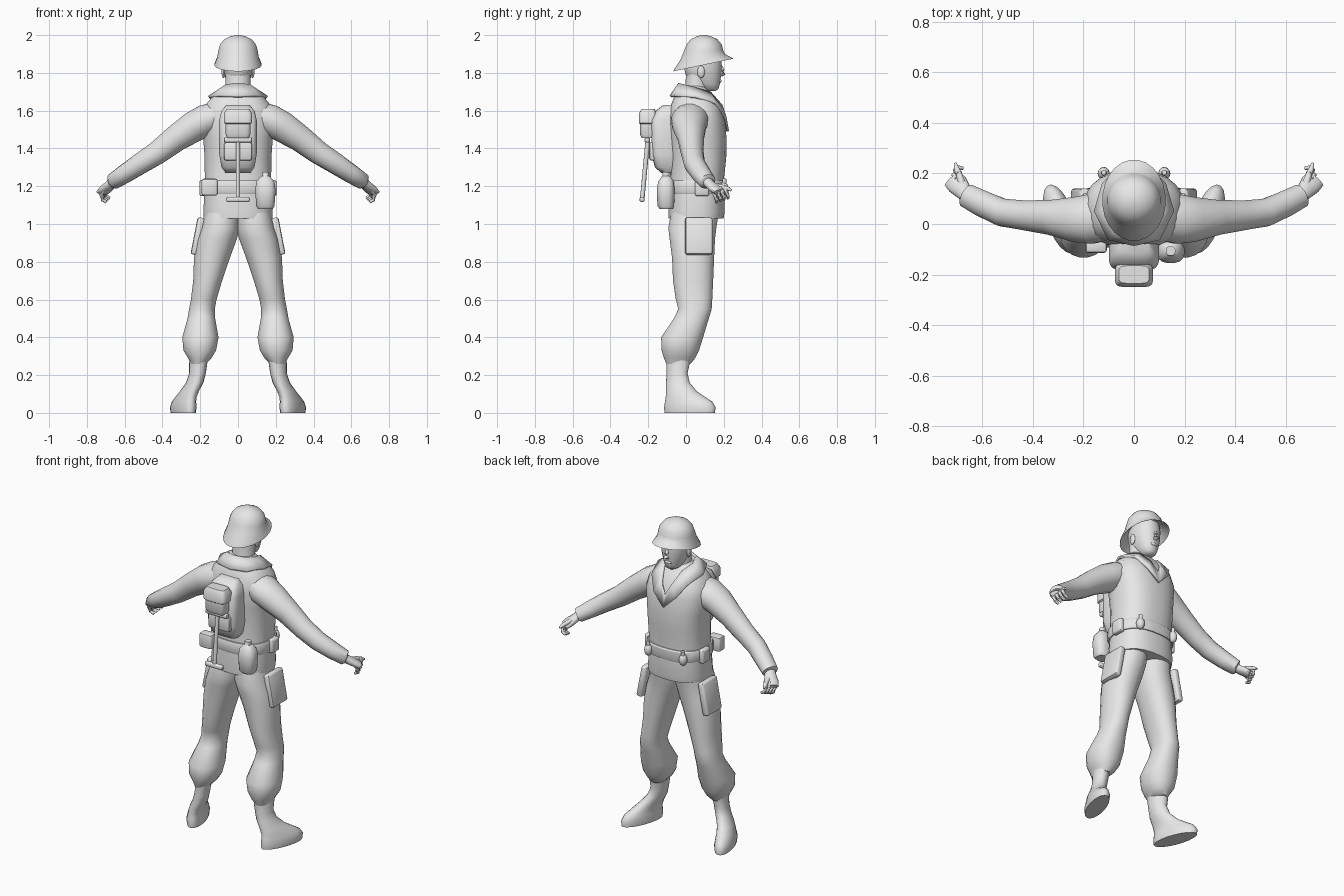
import bpy, bmesh, math
from mathutils import Vector, Matrix

grey = bpy.data.materials.new("plain_grey")
grey.diffuse_color = (0.8, 0.8, 0.8, 1)


def finish(name, bm, mirror=False, angle=45):
    bmesh.ops.recalc_face_normals(bm, faces=bm.faces)
    mesh = bpy.data.meshes.new(name)
    bm.to_mesh(mesh)
    bm.free()
    mesh.materials.append(grey)
    mesh.shade_smooth()
    mesh.set_sharp_from_angle(angle=math.radians(angle))
    ob = bpy.data.objects.new(name, mesh)
    bpy.context.collection.objects.link(ob)
    if mirror:
        ob.modifiers.new("Mirror", 'MIRROR').use_mirror_merge = False
    return ob


def skin(name, loops, mirror=False, angle=45):
    """Bridge a list of equal point loops and cap both ends."""
    bm = bmesh.new()
    rows = [[bm.verts.new(p) for p in loop] for loop in loops]
    n = len(rows[0])
    for a, b in zip(rows, rows[1:]):
        for i in range(n):
            j = (i + 1) % n
            bm.faces.new((a[i], a[j], b[j], b[i]))
    bm.faces.new(rows[0])
    bm.faces.new(rows[-1])
    return finish(name, bm, mirror, angle)


def oval(n, power):
    pts = []
    for i in range(n):
        t = 2 * math.pi * (i + 0.5) / n
        c, s = math.cos(t), math.sin(t)
        pts.append((math.copysign(abs(c) ** (2 / power), c),
                    math.copysign(abs(s) ** (2 / power), s)))
    return pts


def stack(name, rings, power=2, n=20, mirror=False, yaw=0, angle=45):
    """Horizontal rings: z, x min, x max, y back, y front, optional tilt."""
    loops = []
    for z, x0, x1, y0, y1, *tilt in rings:
        lift = tilt[0] if tilt else 0
        mid = Vector(((x0 + x1) / 2, (y0 + y1) / 2, z))
        turn = Matrix.Rotation(yaw, 3, 'Z')
        loops.append([mid + turn @ Vector((c * (x1 - x0) / 2, s * (y1 - y0) / 2, lift * s))
                      for c, s in oval(n, power)])
    return skin(name, loops, mirror, angle)


def centred(rings):
    return [(r[0], -r[1], r[1], *r[2:]) for r in rings]


def tube(name, path, n=14, mirror=False):
    """Rings across a path: x, y, z, horizontal radius, other radius."""
    pts = [Vector(p[:3]) for p in path]
    loops = []
    for i, p in enumerate(path):
        t = (pts[min(i + 1, len(pts) - 1)] - pts[max(i - 1, 0)]).normalized()
        u = t.cross(Vector((0, 0, 1)))
        u = u.normalized() if u.length > 0.01 else Vector((1, 0, 0))
        v = u.cross(t)
        loops.append([pts[i] + u * c * p[3] + v * s * p[4] for c, s in oval(n, 2)])
    return skin(name, loops, mirror, 50)


def block(name, loc, size, bevel=0.01, tilt=0, mirror=False):
    bm = bmesh.new()
    bmesh.ops.create_cube(bm, size=1)
    bmesh.ops.scale(bm, vec=size, verts=bm.verts)
    bmesh.ops.bevel(bm, geom=bm.edges[:], offset=bevel, segments=2, profile=0.5, affect='EDGES')
    bmesh.ops.transform(bm, matrix=Matrix.Translation(loc) @ Matrix.Rotation(tilt, 4, 'Y'),
                        verts=bm.verts)
    return finish(name, bm, mirror)


def blob(name, loc, size, mirror=False):
    bm = bmesh.new()
    bmesh.ops.create_uvsphere(bm, u_segments=12, v_segments=8, radius=1)
    bmesh.ops.scale(bm, vec=size, verts=bm.verts)
    bmesh.ops.translate(bm, vec=loc, verts=bm.verts)
    return finish(name, bm, mirror)


# Helmet with flared, tilted brim
stack("helmet", centred([
    (1.89, .085, -.005, .185, .02), (1.85, .115, -.055, .235, .034),
    (1.842, .126, -.068, .255, .034), (1.852, .123, -.063, .24, .031),
    (1.885, .11, -.03, .207, .015), (1.92, .105, -.01, .198), (1.95, .096, .002, .19),
    (1.978, .073, .025, .167), (1.993, .042, .055, .135), (2.0, .012, .083, .107)]), n=24)

# Head, face and neck
stack("head", centred([
    (1.703, .02, .1, .155), (1.715, .04, .075, .172), (1.74, .055, .04, .18),
    (1.78, .07, .0, .186), (1.82, .078, -.01, .19), (1.87, .08, -.01, .19),
    (1.92, .074, .0, .18)]), power=2.2)
stack("neck", centred([(1.64, .08, -.02, .13), (1.72, .068, -.005, .115),
                       (1.8, .066, .0, .12)]))
tube("nose", [(0, .178, 1.845, .008, .008), (0, .194, 1.815, .011, .01),
              (0, .2, 1.795, .016, .011), (0, .186, 1.785, .013, .006)], 10)
blob("lips", (0, .178, 1.757), (.024, .011, .01))
blob("ear", (.077, .08, 1.805), (.01, .02, .032), True)

# Jacket body, belt and collar
stack("jacket", centred([
    (1.03, .183, -.093, .2), (1.06, .185, -.095, .205), (1.15, .18, -.09, .205),
    (1.25, .177, -.085, .203), (1.35, .178, -.082, .214), (1.45, .185, -.09, .216),
    (1.55, .198, -.095, .207), (1.62, .182, -.085, .187), (1.67, .14, -.065, .15),
    (1.71, .09, -.045, .118), (1.73, .072, -.03, .1)]), power=2.5, n=24)
stack("belt", centred([(1.16, .184, -.095, .211), (1.168, .188, -.099, .215),
                       (1.222, .188, -.099, .214), (1.23, .184, -.095, .209)]),
      power=2.5, n=24, angle=30)
inner = [(0, -.035, 1.742), (.06, -.01, 1.735), (.08, .05, 1.718), (.06, .128, 1.695),
         (.034, .187, 1.628), (0, .208, 1.56)]
outer = [(0, -.082, 1.675), (.1, -.06, 1.678), (.155, .05, 1.672), (.125, .155, 1.64),
         (.075, .208, 1.565), (0, .221, 1.49)]
bm = bmesh.new()
rows = [[bm.verts.new(p) for p in row] for row in (inner, outer)]
for i in range(len(inner) - 1):
    bm.faces.new((rows[0][i], rows[0][i + 1], rows[1][i + 1], rows[1][i]))
collar = finish("collar", bm, True)
collar.modifiers[0].use_mirror_merge = True
solid = collar.modifiers.new("Solidify", 'SOLIDIFY')
solid.thickness, solid.offset = .014, 0

# Sleeves and hands
tube("sleeve", [(.1, .025, 1.575, .09, .075), (.17, .02, 1.55, .1, .085),
                (.235, .018, 1.515, .09, .083), (.33, .026, 1.452, .07, .071),
                (.43, .034, 1.375, .06, .062), (.52, .045, 1.318, .056, .056),
                (.6, .08, 1.265, .053, .05), (.662, .112, 1.225, .048, .043),
                (.668, .116, 1.222, .036, .032)], 16, True)
tube("palm", [(.655, .108, 1.23, .03, .026), (.675, .128, 1.208, .034, .024),
              (.7, .158, 1.185, .044, .023), (.717, .178, 1.168, .042, .018)], 12, True)
for i in range(4):
    x, y, z = .724 - .006 * i, .148 + .02 * i, 1.166 + .007 * i
    tube("finger_%d" % (i + 1), [(x - .012, y - .01, z + .012, .011, .011),
         (x, y + .006, z - .012, .011, .011), (x - .006, y + .014, z - .038, .01, .01),
         (x - .028, y + .014, z - .05, .008, .008)], 8, True)
tube("thumb", [(.678, .145, 1.205, .016, .015), (.69, .19, 1.197, .014, .013),
               (.703, .222, 1.187, .011, .011), (.708, .24, 1.178, .006, .006)], 8, True)

# Trousers bloused over the boots
stack("trouser_leg", [
    (1.06, -.01, .178, -.08, .175), (.98, -.01, .193, -.095, .162),
    (.92, .005, .215, -.088, .155), (.82, .042, .234, -.075, .15),
    (.7, .083, .238, -.07, .145), (.6, .113, .25, -.055, .14),
    (.55, .122, .26, -.042, .137), (.5, .12, .268, -.065, .122),
    (.4, .102, .296, -.133, .092), (.33, .115, .29, -.13, .07),
    (.29, .14, .265, -.118, .05), (.26, .17, .25, -.105, .025)], power=2.2, mirror=True)
block("thigh_pocket", (.213, .068, .935), (.04, .145, .2), .012, -.19, True)

# Boots with toes turned out
stack("boot", [
    (0, .238, .342, -.12, .16), (.03, .234, .346, -.123, .163), (.06, .235, .336, -.117, .145),
    (.085, .228, .322, -.112, .105), (.115, .212, .302, -.11, .06), (.16, .186, .272, -.108, .022),
    (.21, .172, .257, -.104, .01), (.3, .16, .255, -.108, .03)],
    mirror=True, yaw=math.radians(-19))

# Backpack with mess tin and folding spade
stack("backpack", centred([
    (1.27, .065, -.13, -.04), (1.3, .088, -.165, -.04), (1.37, .1, -.183, -.04),
    (1.55, .1, -.186, -.04), (1.6, .088, -.16, -.04), (1.63, .06, -.12, -.04)]), power=4)
stack("mess_tin", centred([
    (1.455, .058, -.235, -.16), (1.475, .066, -.244, -.16), (1.53, .066, -.244, -.16),
    (1.535, .075, -.25, -.155), (1.585, .075, -.25, -.155), (1.61, .06, -.235, -.165)]),
    power=5, angle=35)
block("pack_pocket", (0, -.175, 1.385), (.15, .04, .1), .014)
block("spade_crossbar", (0, -.205, 1.445), (.15, .03, .026), .008)
tube("spade_shaft", [(0, -.202, 1.45, .012, .012), (0, -.232, 1.13, .012, .012)], 10)
block("spade_grip", (0, -.233, 1.13), (.125, .026, .028), .009)

# Belt equipment
stack("canteen", [
    (1.08, .105, .185, -.14, -.07), (1.095, .096, .194, -.152, -.062),
    (1.18, .09, .2, -.155, -.06), (1.225, .097, .193, -.148, -.064),
    (1.25, .118, .172, -.13, -.08), (1.255, .126, .164, -.125, -.088),
    (1.275, .126, .164, -.125, -.088)], power=2.6, n=16)
block("rear_pouch", (-.15, -.085, 1.195), (.085, .06, .09), .012)
block("side_pouch", (.187, .085, 1.19), (.036, .075, .085), .011, mirror=True)
blob("grenade", (.12, .2, 1.185), (.024, .026, .036), True)
tube("grenade_cap", [(.12, .202, 1.21, .012, .012), (.12, .204, 1.24, .01, .01)], 8, True)
